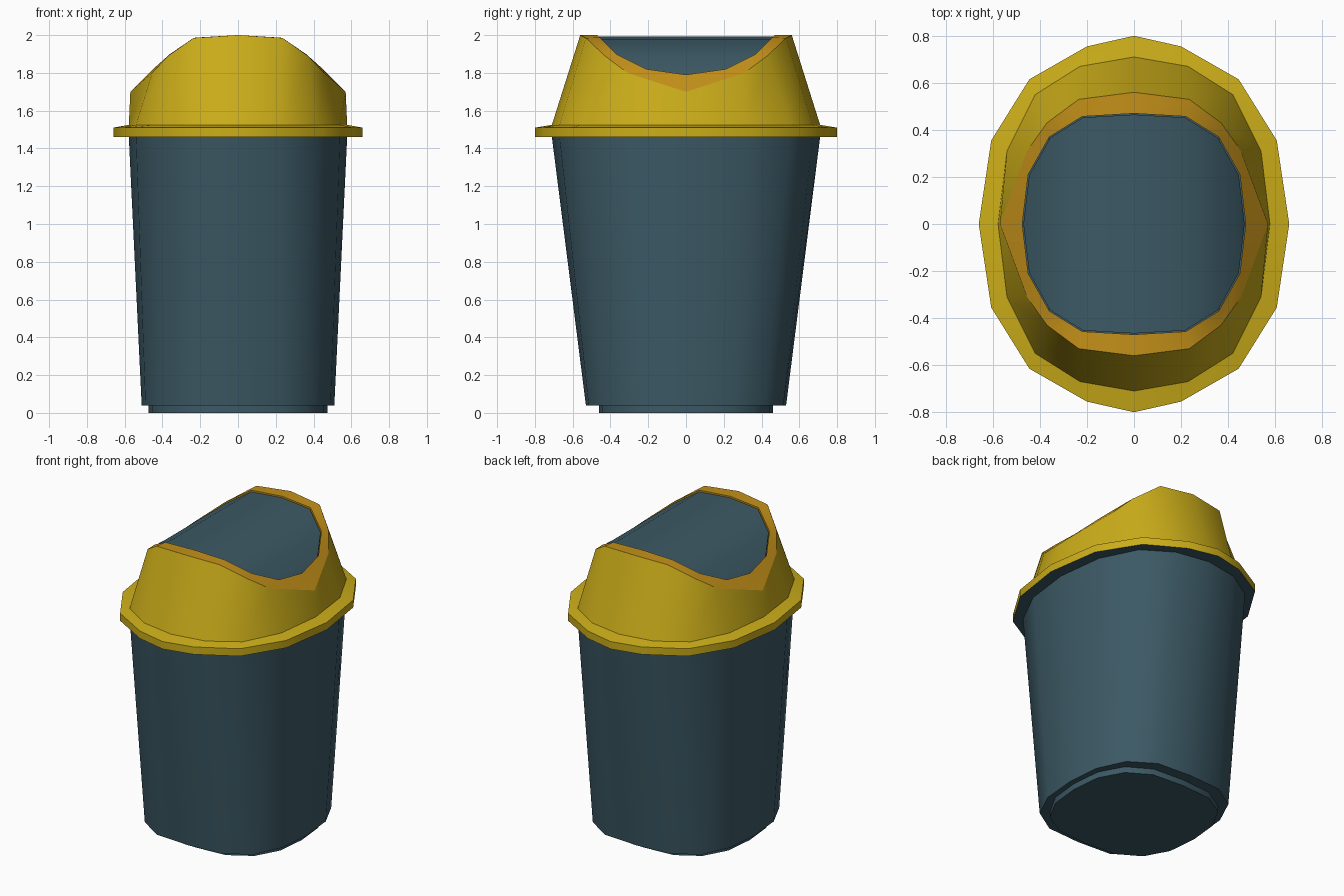
import bpy

if "Cube" in bpy.data.objects:
    bpy.data.objects.remove(bpy.data.objects["Cube"])


def material(name, rgb):
    m = bpy.data.materials.new(name)
    m.diffuse_color = (*rgb, 1)
    m.use_nodes = True
    m.node_tree.nodes["Principled BSDF"].inputs["Base Color"].default_value = m.diffuse_color
    return m


def ring(quarter, z=None, dz=0.0):
    """Mirror 5 points of one quadrant (from +y round to +x) into a 16-point loop."""
    q = [(p[0], p[1], (p[2] if z is None else z) + dz) for p in quarter]
    right = q + [(x, -y, h) for x, y, h in q[-2::-1]]
    left = [(-x, y, h) for x, y, h in right[-2:0:-1]]
    return (right + left)[::-1]          # counter-clockwise from above


def cap(start, top):
    """Close a loop with strips running front to back, so it may curve across x."""
    idx = [start + 15 - i for i in range(16)]      # clockwise, from +y
    faces = []
    for i in range(8):
        a, b = i + 4, i + 5
        c, d = (12 - i - 1) % 16, (12 - i) % 16
        # strip between neighbouring points and their mirror images in y
        faces.append(None)
    faces = []
    for side in (1, -1):
        for i in range(4):
            p0, p1 = (side * i) % 16, (side * (i + 1)) % 16
            m0, m1 = (side * (8 - i)) % 16, (side * (7 - i)) % 16
            f = [p0, p1, m1, m0] if p1 != m1 else [p0, p1, m0]
            f = [idx[k] for k in f]
            if (side == 1) != top:
                f.reverse()
            faces.append(f)
    return faces


def loft(name, rings, mat, bottom=False, top=False):
    verts = [v for r in rings for v in r]
    faces = []
    for k in range(len(rings) - 1):
        a, b = k * 16, (k + 1) * 16
        for i in range(16):
            j = (i + 1) % 16
            faces.append((a + i, a + j, b + j, b + i))
    if bottom:
        faces += cap(0, False)
    if top:
        faces += cap((len(rings) - 1) * 16, True)
    me = bpy.data.meshes.new(name)
    me.from_pydata(verts, [], faces)
    me.materials.append(mat)
    ob = bpy.data.objects.new(name, me)
    bpy.context.collection.objects.link(ob)
    bpy.ops.object.select_all(action='DESELECT')
    ob.select_set(True)
    bpy.context.view_layer.objects.active = ob
    bpy.ops.object.shade_smooth_by_angle(angle=0.56)
    return ob


blue = material("blue_grey", (0.045, 0.10, 0.13))
yellow = material("yellow", (0.60, 0.42, 0.01))
orange = material("orange", (0.55, 0.28, 0.01))

# Quadrant outlines
foot = [(0, .46), (.22, .445), (.37, .355), (.455, .20), (.475, 0)]
base = [(0, .53), (.24, .515), (.405, .41), (.49, .23), (.51, 0)]
neck = [(0, .71), (.23, .67), (.42, .55), (.54, .31), (.578, 0)]
rim = [(0, .80), (.20, .755), (.445, .615), (.607, .355), (.66, 0)]
crown = [(0, .56, 2.0), (.235, .53, 1.985), (.37, .43, 1.89),
         (.455, .31, 1.80), (.57, 0, 1.70)]
mouth = [(0, .47, 2.0), (.22, .457, 1.987), (.36, .37, 1.90),
         (.45, .21, 1.82), (.475, 0, 1.79)]

# Tapered bin with recessed foot and flange under the lid
loft("bin_body", [ring(foot, 0), ring(foot, .04), ring(base, .04),
                  ring(neck, 1.46), ring(rim, 1.46)], blue, bottom=True)

# Lid: rim band and hood with a saddle-shaped top edge
loft("lid_hood", [ring(rim, 1.46), ring(rim, 1.51), ring(neck, 1.525),
                  ring(crown)], yellow)

# Lip around the opening, with a short inner wall
loft("lid_lip", [ring(crown), ring(mouth), ring(mouth, dz=-.04)], orange)

# Curved swing flap
flap = [(x * .99, y * .99, z) for x, y, z in mouth]
loft("swing_flap", [ring(flap, dz=-.03), ring(flap, dz=-.008)], blue, top=True)
